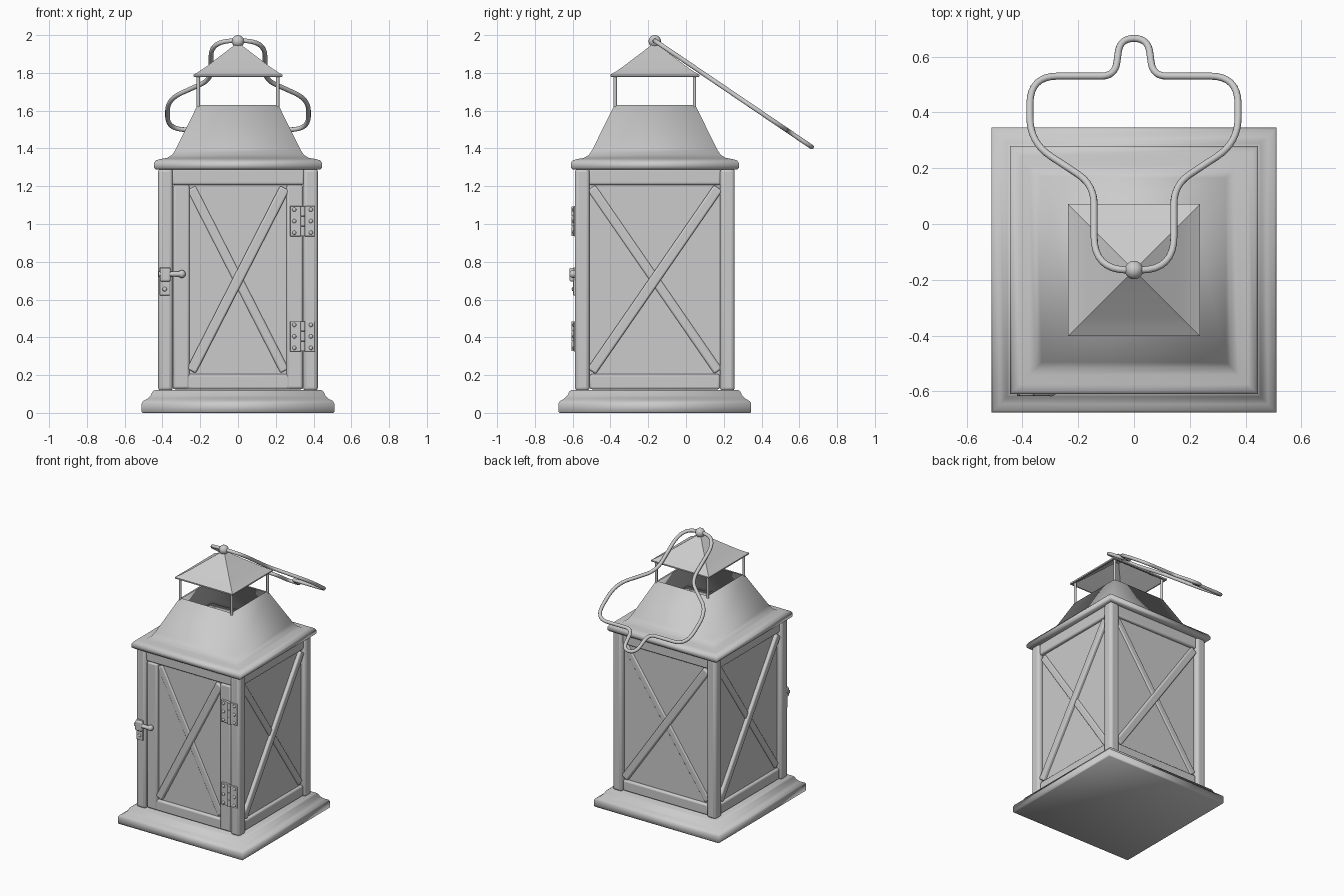
import bpy, bmesh, math
from mathutils import Matrix, Vector

if "Cube" in bpy.data.objects:
    bpy.data.objects.remove(bpy.data.objects["Cube"])

CY = -0.165                                   # lantern axis in y
HOME = Matrix.Translation((0, CY, 0))


def side(k):
    return HOME @ Matrix.Rotation(k * math.pi / 2, 4, 'Z')


def finish(name, bm, mat=HOME, angle=35, bevel=0.0, segs=3):
    bmesh.ops.recalc_face_normals(bm, faces=bm.faces)
    bm.transform(mat)
    me = bpy.data.meshes.new(name)
    bm.to_mesh(me)
    bm.free()
    ob = bpy.data.objects.new(name, me)
    bpy.context.collection.objects.link(ob)
    bpy.ops.object.select_all(action='DESELECT')
    ob.select_set(True)
    bpy.context.view_layer.objects.active = ob
    bpy.ops.object.shade_smooth_by_angle(angle=math.radians(angle))
    if bevel:
        m = ob.modifiers.new("Bevel", 'BEVEL')
        m.width, m.segments, m.limit_method = bevel, segs, 'ANGLE'
    return ob


def box(name, x0, x1, y0, y1, z0, z1, mat=HOME, bevel=0.0, tilt=0.0):
    bm = bmesh.new()
    c = Matrix.Translation(((x0 + x1) / 2, (y0 + y1) / 2, (z0 + z1) / 2))
    s = Matrix.Diagonal((x1 - x0, y1 - y0, z1 - z0, 1))
    bmesh.ops.create_cube(bm, size=1, matrix=c @ Matrix.Rotation(tilt, 4, 'Y') @ s)
    return finish(name, bm, mat, 50, bevel)


def rod(name, a, b, r, mat=HOME, n=16):
    a, b = Vector(a), Vector(b)
    bm = bmesh.new()
    q = (b - a).to_track_quat('Z', 'Y').to_matrix().to_4x4()
    bmesh.ops.create_cone(bm, cap_ends=True, segments=n, radius1=r, radius2=r,
                          depth=(b - a).length, matrix=Matrix.Translation((a + b) / 2) @ q)
    return finish(name, bm, mat)


def ball(name, c, r, flat=1.0, n=16):
    bm = bmesh.new()
    bmesh.ops.create_uvsphere(bm, u_segments=n, v_segments=n // 2, radius=r,
                              matrix=Matrix.Translation(c) @ Matrix.Diagonal((1, flat, 1, 1)))
    return finish(name, bm, angle=60)


def square_loft(name, prof, closed, angle):
    """Sweep a (half width, z) profile round a square."""
    bm = bmesh.new()
    rings = [[bm.verts.new((sx * h, sy * h, z)) for sx, sy in ((-1, -1), (1, -1), (1, 1), (-1, 1))]
             for h, z in prof]
    pairs = list(zip(rings, rings[1:])) + ([(rings[-1], rings[0])] if closed else [])
    for a, b in pairs:
        for i in range(4):
            j = (i + 1) % 4
            bm.faces.new((a[i], a[j], b[j], b[i]))
    if not closed:
        bm.faces.new(rings[0])
        bm.faces.new(rings[-1])
    bmesh.ops.remove_doubles(bm, verts=bm.verts, dist=1e-4)
    return finish(name, bm, HOME, angle)


# Base plinth, roof shell, cap
square_loft("base", [(.505, 0), (.51, .006), (.51, .05), (.503, .062), (.48, .075),
                     (.462, .093), (.453, .113), (.44, .122)], False, 100)
square_loft("roof", [(.40, 1.288), (.435, 1.288), (.445, 1.298), (.445, 1.322), (.435, 1.337),
                     (.41, 1.344), (.375, 1.35), (.35, 1.365), (.33, 1.395), (.214, 1.63),
                     (.202, 1.63), (.318, 1.39), (.34, 1.35), (.39, 1.325)], True, 100)
square_loft("cap", [(.225, 1.778), (.235, 1.78), (.236, 1.79), (.205, 1.808), (.17, 1.832),
                    (.008, 1.955), (.008, 1.94), (.16, 1.824)], True, 35)

# Corner posts and cap supports
for k in range(4):
    box("corner_post", .345, .423, -.423, -.345, .115, 1.295, side(k), .02)
    rod("cap_support", (.21, -.21, 1.6), (.21, -.21, 1.795), .009, side(k), 12)

# Four walls: rails, pane and crossed bars (wall 0 is the door)
for k in range(4):
    m = side(k)
    w = .255 if k == 0 else .345
    box("top_rail", -.35, .35, -.41, -.36, 1.207, 1.295, m, .012)
    box("bottom_rail", -.345, .345, -.41, -.36, .125, .205, m, .012)
    box("glass_pane", -w - .01, w + .01, -.388, -.378, .19, 1.22, m)
    length = math.hypot(2 * w, 1.0) - .035
    a = math.atan2(2 * w, 1.0)
    for name, s, y0, wd in (("front_bar", 1, -.412, .027), ("rear_bar", -1, -.397, .025)):
        box(name, -wd, wd, y0, -.37, .706 - length / 2, .706 + length / 2, m, .01, s * a)
for s in (-1, 1):
    x = sorted((s * .257, s * .343))
    box("door_stile", x[0], x[1], -.413, -.36, .128, 1.207, HOME, .012)

# Hinges: two leaves, knuckles and rivets
for z in (.405, 1.015):
    for x0, x1 in ((.275, .335), (.352, .408)):
        box("hinge_leaf", x0, x1, -.43, -.405, z - .08, z + .08, HOME, .004)
    for i in range(3):
        c = z + (i - 1) * .053
        rod("hinge_knuckle", (.344, -.43, c - .025), (.344, -.43, c + .025), .012)
        for x in (.298, .386):
            ball("hinge_rivet", (x, -.43, c + (i - 1) * .008), .011, .7, 12)

# Latch: plate, catch block, bar and knob
box("latch_plate", -.415, -.36, -.432, -.41, .622, .77, HOME, .004)
box("latch_block", -.413, -.357, -.452, -.425, .695, .768, HOME, .01)
ball("latch_rivet", (-.388, -.432, .655), .012, .7, 12)
rod("latch_bar", (-.42, -.437, .735), (-.29, -.437, .735), .014)
ball("latch_knob", (-.298, -.432, .735), .021)

# Top ball
ball("finial", (0, 0, 1.967), .033, 1, 24)

# Wire handle: rounded corners (x, y, radius) of the right half, in a tilted plane
corners = [(.143, -.165, .12), (.143, .14, .07), (.373, .292, .09),
           (.373, .53, .1), (.068, .53, .05), (.05, .665, .05)]
raw = corners + [(-x, y, r) for x, y, r in reversed(corners)]
path = []
for i, (x, y, r) in enumerate(raw):
    p = Vector((x, y))
    a = Vector(raw[i - 1][:2]) - p
    b = Vector(raw[(i + 1) % len(raw)][:2]) - p
    p0, p1 = p + a.normalized() * r, p + b.normalized() * r
    for t in [j / 8 for j in range(9)]:
        q = p0 * (1 - t) ** 2 + p * 2 * t * (1 - t) + p1 * t * t
        path.append((q.x, q.y, 1.97 - (q.y - CY) * .677))
cu = bpy.data.curves.new("handle", 'CURVE')
cu.dimensions = '3D'
cu.bevel_depth, cu.bevel_resolution = .0125, 3
sp = cu.splines.new('POLY')
sp.points.add(len(path) - 1)
for pt, co in zip(sp.points, path):
    pt.co = (*co, 1)
sp.use_cyclic_u = True
bpy.context.collection.objects.link(bpy.data.objects.new("handle", cu))
